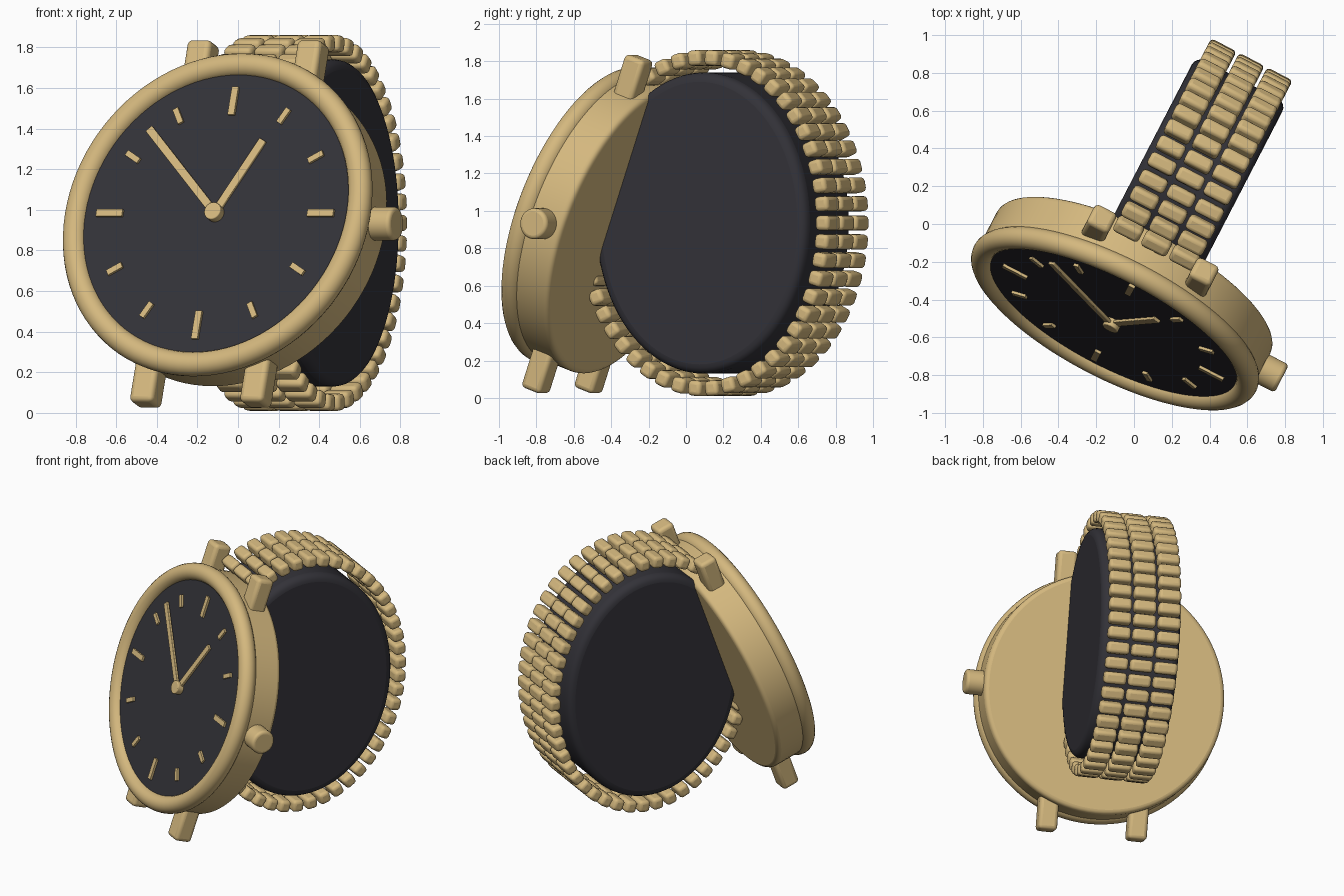
import bpy, bmesh
from math import sin, cos, pi, radians
from mathutils import Matrix, Vector

cube = bpy.data.objects.get("Cube")
if cube:
    bpy.data.objects.remove(cube, do_unlink=True)


def material(name, rgb):
    m = bpy.data.materials.new(name)
    m.use_nodes = True
    m.diffuse_color = (*rgb, 1)
    m.node_tree.nodes["Principled BSDF"].inputs["Base Color"].default_value = (*rgb, 1)
    return m


GOLD = material("gold", (0.66, 0.48, 0.21))
DARK = material("charcoal", (0.033, 0.032, 0.04))

# Case frame: x to three o'clock, y to twelve o'clock, z out of the dial
YAW, TILT = radians(-27.4), radians(19.5)
CENTRE = Matrix.Translation((-0.10, -0.50, 0.975))
BAND = CENTRE @ Matrix.Rotation(YAW, 4, 'Z')
CASE = BAND @ Matrix.Rotation(pi / 2 - TILT, 4, 'X')


def finish(name, bm, frame, mat, bevel=0, segments=3):
    bmesh.ops.recalc_face_normals(bm, faces=bm.faces[:])
    mesh = bpy.data.meshes.new(name)
    bm.to_mesh(mesh)
    bm.free()
    mesh.materials.append(mat)
    ob = bpy.data.objects.new(name, mesh)
    bpy.context.collection.objects.link(ob)
    ob.matrix_world = frame
    if bevel:
        mod = ob.modifiers.new("soft_edges", 'BEVEL')
        mod.width, mod.segments = bevel, segments
        mod.limit_method, mod.angle_limit = 'ANGLE', radians(40)
    bpy.ops.object.select_all(action='DESELECT')
    ob.select_set(True)
    bpy.context.view_layer.objects.active = ob
    bpy.ops.object.shade_smooth_by_angle(angle=radians(40))
    return ob


def box(name, size, place, bevel=0):
    bm = bmesh.new()
    bmesh.ops.create_cube(bm, size=1, matrix=place @ Matrix.Diagonal((*size, 1)))
    return finish(name, bm, CASE, GOLD, bevel)


def disc(name, radius, depth, place, frame, mat, bevel=0, sides=96, stretch=1):
    bm = bmesh.new()
    bmesh.ops.create_cone(bm, cap_ends=True, segments=sides, radius1=radius,
                          radius2=radius, depth=depth,
                          matrix=place @ Matrix.Diagonal((1, stretch, 1, 1)))
    return finish(name, bm, frame, mat, bevel, 4)


def move(x, y, z):
    return Matrix.Translation((x, y, z))


# Case, dial and rounded bezel
disc("case", 0.815, 0.25, move(0, 0, -0.125), CASE, GOLD, 0.03)
disc("dial", 0.735, 0.04, move(0, 0, 0), CASE, DARK)
bm = bmesh.new()
rings = []
for i in range(96):
    a = 2 * pi * i / 96
    ring = []
    for j in range(20):
        b = 2 * pi * j / 20
        r = 0.78 + 0.06 * cos(b)
        ring.append(bm.verts.new((r * cos(a), r * sin(a), 0.06 * sin(b))))
    rings.append(ring)
for i in range(96):
    p, q = rings[i - 1], rings[i]
    for j in range(20):
        bm.faces.new((p[j - 1], q[j - 1], q[j], p[j]))
finish("bezel", bm, CASE, GOLD)

# Hour markers, longer at the quarters
for hour in range(12):
    turn = Matrix.Rotation(-hour * pi / 6, 4, 'Z')
    size = (0.036, 0.145, 0.03) if hour % 3 == 0 else (0.03, 0.085, 0.03)
    box(f"hour_marker_{hour or 12}", size, turn @ move(0, 0.585, 0.02))

# Hands and centre pin
for name, angle, length, height in (("hour_hand", -28, 0.43, 0.032),
                                    ("minute_hand", 45, 0.615, 0.042)):
    turn = Matrix.Rotation(radians(angle), 4, 'Z')
    box(name, (0.042, length, 0.018), turn @ move(0, length / 2, height), 0.004)
disc("centre_pin", 0.045, 0.05, move(0, 0, 0.04), CASE, GOLD, 0.006, 32)

# Lugs and crown
for sx, side in ((-1, "right"), (1, "left")):
    for sy, end in ((-1, "lower"), (1, "upper")):
        box(f"{end}_{side}_lug", (0.13, 0.28, 0.125),
            move(sx * 0.305, sy * 0.805, -0.135), 0.025)
disc("crown", 0.083, 0.16, move(0.85, 0, -0.13) @ Matrix.Rotation(pi / 2, 4, 'Y'),
     CASE, GOLD, 0.02, 40)

# Oval core inside the band
MID_Y, MID_Z, SHIFT = 0.79, -0.04, 0.012
disc("band_core", 0.805, 0.54, move(SHIFT, MID_Y, MID_Z) @ Matrix.Rotation(pi / 2, 4, 'Y'),
     BAND, DARK, 0.05, 96, 0.64 / 0.805)

# Band links, evenly spaced along an oval and stopping inside the case
A, B, COUNT, STEPS = 0.72, 0.885, 50, 2000
path = [Vector((0, A * cos(2 * pi * i / STEPS), B * sin(2 * pi * i / STEPS)))
        for i in range(STEPS + 1)]
lengths = [(path[i + 1] - path[i]).length for i in range(STEPS)]
pitch = sum(lengths) / COUNT
bm = bmesh.new()
travelled, placed = 0, 0
for i in range(STEPS):
    if travelled >= placed * pitch - 1e-6 and placed < COUNT:
        placed += 1
        p = path[i] + Vector((SHIFT, MID_Y, MID_Z))
        if -p.y * cos(TILT) + p.z * sin(TILT) < -0.16:
            t = (path[i + 1] - path[i]).normalized()
            out = Vector((0, t.z, -t.y))
            turn = Matrix((Vector((1, 0, 0)), out, t)).transposed().to_4x4()
            for row in (-1, 0, 1):
                place = Matrix.Translation(p) @ move(row * 0.167, 0, 0) @ turn
                bmesh.ops.create_cube(bm, size=1,
                                      matrix=place @ Matrix.Diagonal((0.152, 0.082, 0.08, 1)))
    travelled += lengths[i]
finish("band_links", bm, BAND, GOLD, 0.022)
